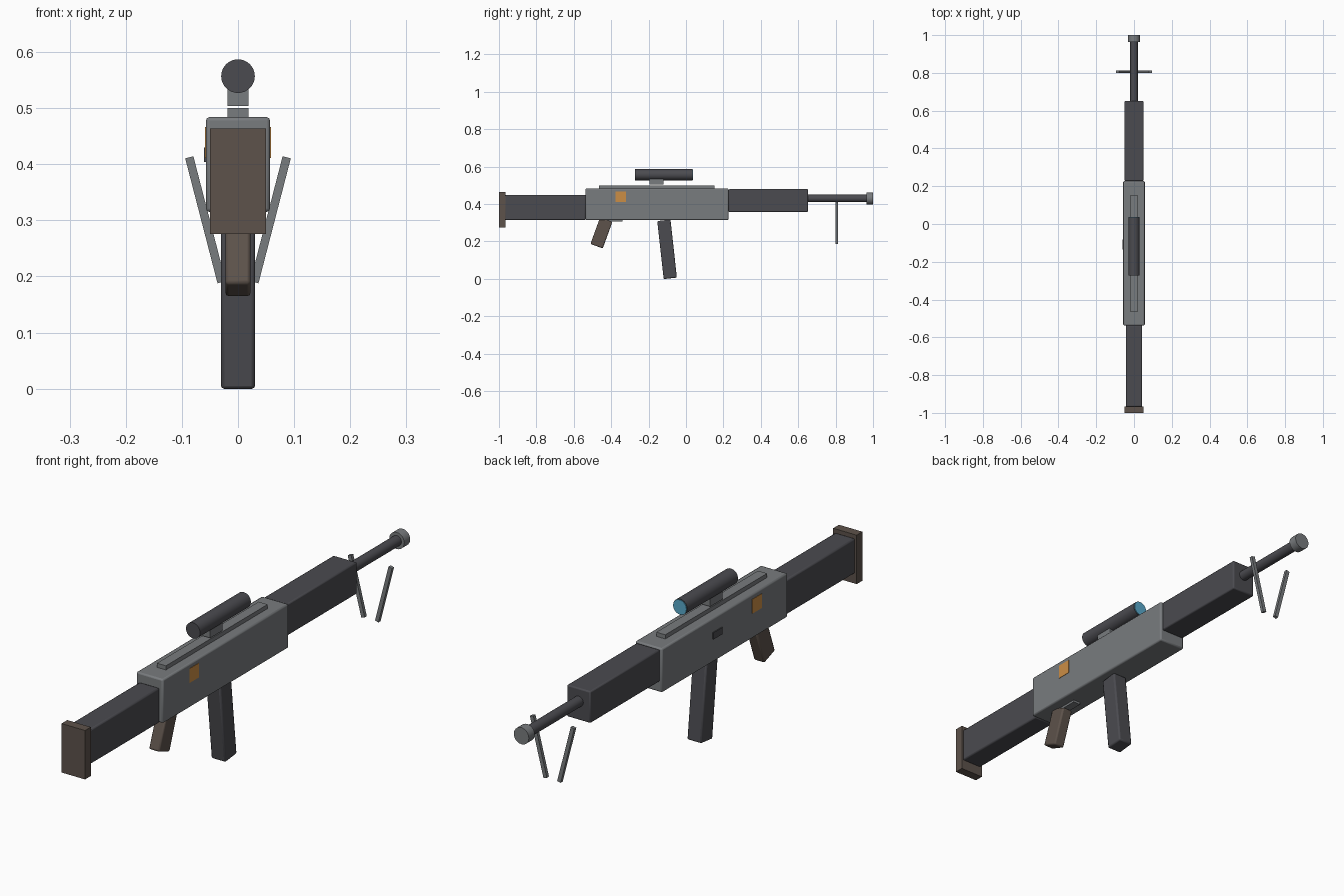
import bpy
from math import radians, sin, cos, pi

if "Cube" in bpy.data.objects:
    bpy.data.objects.remove(bpy.data.objects["Cube"])


def material(name, r, g, b):
    m = bpy.data.materials.new(name)
    m.diffuse_color = (r, g, b, 1)
    m.use_nodes = True
    m.node_tree.nodes["Principled BSDF"].inputs["Base Color"].default_value = m.diffuse_color
    return m


STEEL = material("steel", 0.19, 0.20, 0.21)
DARK = material("dark_polymer", 0.07, 0.07, 0.08)
BROWN = material("brown_grip", 0.11, 0.085, 0.07)
ORANGE = material("orange", 0.60, 0.27, 0.06)
GLASS = material("lens_blue", 0.10, 0.40, 0.60)


def finish(o, name, mat):
    o.name = name
    o.data.materials.append(mat)
    bpy.ops.object.shade_smooth_by_angle(angle=radians(35))
    return o


def box(name, center, size, mat, rot=(0, 0, 0), bevel=0):
    bpy.ops.mesh.primitive_cube_add(size=1, location=center, rotation=rot)
    o = bpy.context.object
    o.scale = size
    bpy.ops.object.transform_apply(location=False, rotation=False, scale=True)
    if bevel:
        b = o.modifiers.new("soft_edges", "BEVEL")
        b.width, b.segments = bevel, 2
    return finish(o, name, mat)


def span(name, x, y, z, mat, bevel=0):
    """Box from (min, max) ranges."""
    r = (x, y, z)
    return box(name, [(a + b) / 2 for a, b in r], [b - a for a, b in r], mat, bevel=bevel)


def tube(name, radius, y0, y1, z, mat, sides=24):
    """Cylinder lying along y."""
    bpy.ops.mesh.primitive_cylinder_add(vertices=sides, radius=radius, depth=y1 - y0,
                                        location=(0, (y0 + y1) / 2, z), rotation=(pi / 2, 0, 0))
    return finish(bpy.context.object, name, mat)


def tilted(name, y, z, size, angle, mat):
    """Bevelled block tilted about x, positioned by the middle of its bottom face."""
    h = size[2] / 2
    return box(name, (0, y - h * sin(angle), z + h * cos(angle)), size, mat, (angle, 0, 0), 0.006)


# Main body, rear stock and front handguard
span("receiver", (-0.057, 0.057), (-0.537, 0.227), (0.315, 0.484), STEEL, 0.006)
span("stock", (-0.043, 0.043), (-0.968, -0.536), (0.315, 0.449), DARK, 0.006)
span("butt_plate", (-0.05, 0.05), (-1.0, -0.965), (0.276, 0.464), BROWN)
span("handguard", (-0.05, 0.05), (0.228, 0.652), (0.358, 0.48), DARK, 0.005)

# Barrel and muzzle
tube("barrel", 0.02, 0.64, 0.97, 0.43, DARK)
tube("muzzle", 0.032, 0.964, 1.0, 0.43, STEEL)

# Grip, trigger guard and magazine
tilted("grip", -0.478, 0.175, (0.045, 0.07, 0.15), radians(-20), BROWN)
span("trigger_guard", (-0.016, 0.016), (-0.45, -0.34), (0.306, 0.317), STEEL)
tilted("magazine", -0.084, 0.003, (0.061, 0.071, 0.312), radians(6.3), DARK)

# Top rail, scope mount, scope and lens
span("top_rail", (-0.019, 0.019), (-0.465, 0.153), (0.482, 0.5), STEEL)
span("scope_mount", (-0.019, 0.019), (-0.196, -0.12), (0.504, 0.54), STEEL)
tube("scope", 0.03, -0.273, 0.035, 0.557, DARK, 32)
tube("scope_lens", 0.028, 0.03, 0.038, 0.557, GLASS, 32)

# Side details
span("side_panel", (-0.0585, 0.0585), (-0.377, -0.32), (0.411, 0.466), ORANGE)
span("side_button", (-0.061, -0.05), (-0.136, -0.081), (0.404, 0.43), DARK)

# Bipod legs
for side, label in ((-1, "left"), (1, "right")):
    box(f"bipod_leg_{label}", (side * 0.058, 0.807, 0.301), (0.015, 0.013, 0.23), STEEL,
        (0, side * radians(14.5), 0))
